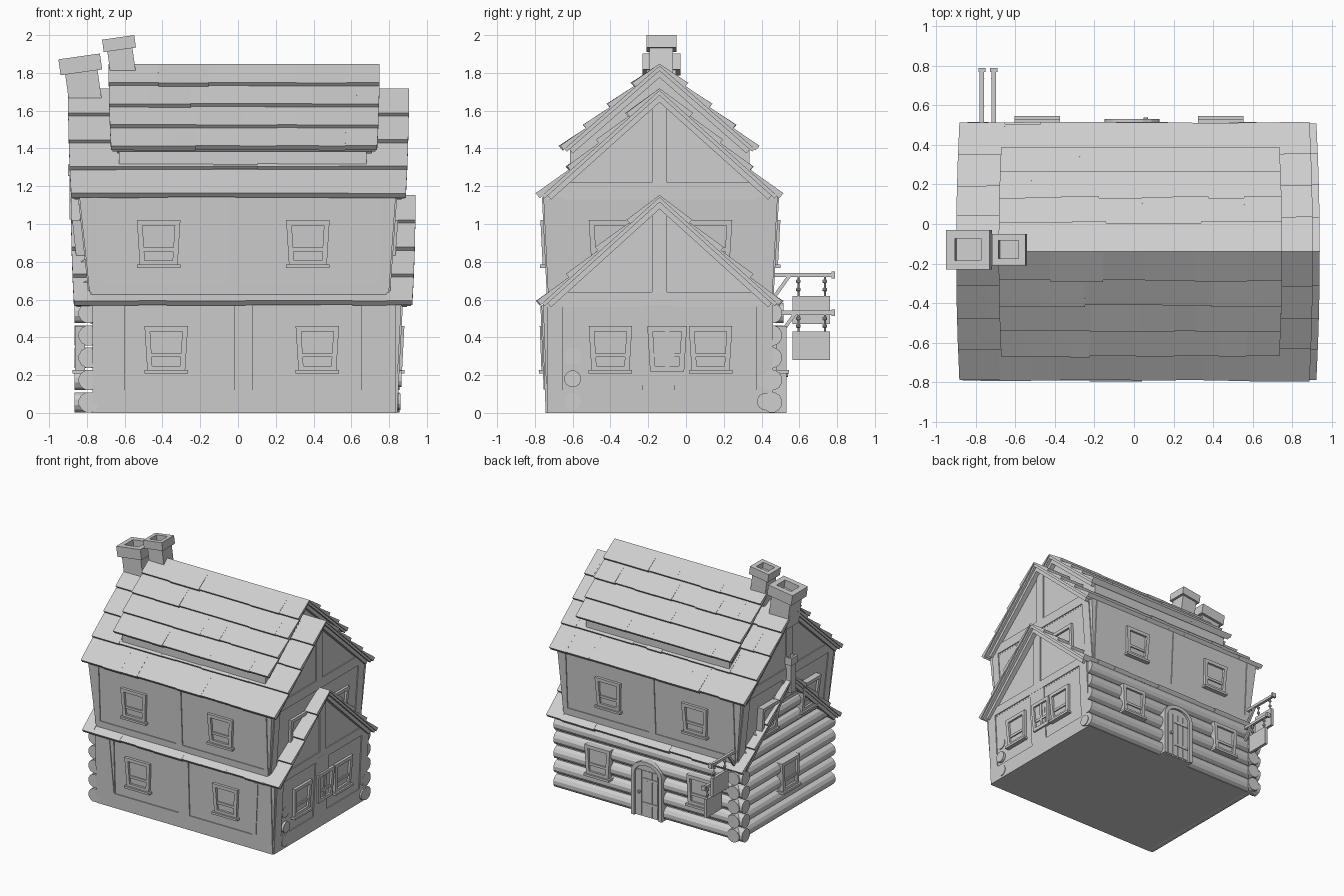
import bpy, bmesh, math, random
from mathutils import Vector, Matrix

if "Cube" in bpy.data.objects:
    bpy.data.objects.remove(bpy.data.objects["Cube"])

random.seed(4)
CY = -0.14                      # y of all the ridges
grey = bpy.data.materials.new("plain grey")
grey.diffuse_color = (0.62, 0.62, 0.62, 1)
grey.use_nodes = True
grey.node_tree.nodes["Principled BSDF"].inputs["Base Color"].default_value = grey.diffuse_color


class Part:
    def __init__(self, name):
        self.name, self.bm = name, bmesh.new()

    def prism(self, a, b):      # solid between two matching loops
        a = [self.bm.verts.new(v) for v in a]
        b = [self.bm.verts.new(v) for v in b]
        self.bm.faces.new(a)
        self.bm.faces.new(b[::-1])
        for i in range(len(a)):
            j = (i + 1) % len(a)
            self.bm.faces.new((a[i], b[i], b[j], a[j]))

    def box(self, x0, x1, y0, y1, z0, z1, m=Matrix()):
        loop = lambda z: [m @ Vector(c) for c in ((x0, y0, z), (x1, y0, z), (x1, y1, z), (x0, y1, z))]
        self.prism(loop(z0), loop(z1))

    def rod(self, p, q, r, n=12):
        p, q = Vector(p), Vector(q)
        rot = (q - p).to_track_quat('Z', 'Y')
        ring = [rot @ Vector((r * math.cos(t), r * math.sin(t), 0))
                for t in (math.tau * (i + .5) / n for i in range(n))]
        self.prism([p + c for c in ring], [q + c for c in ring])

    def done(self):
        bmesh.ops.recalc_face_normals(self.bm, faces=self.bm.faces)
        me = bpy.data.meshes.new(self.name)
        self.bm.to_mesh(me)
        self.bm.free()
        me.materials.append(grey)
        bpy.context.collection.objects.link(bpy.data.objects.new(self.name, me))


# Leaning wall planes: mapping, height range, outward distance at both heights
FRONT, BACK = (lambda u, v, w: (u, -w, v)), (lambda u, v, w: (u, w, v))
RIGHT, LEFT = (lambda u, v, w: (w, u, v)), (lambda u, v, w: (-w, u, v))
front_lo = (FRONT, 0, .58, .735, .757)
front_up = (FRONT, .6, 1.15, .728, .755)
back_lo = (BACK, 0, .58, .51, .51)
back_up = (BACK, .6, 1.15, .455, .485)
right_lo = (RIGHT, 0, .58, .835, .865)
right_up = (RIGHT, .6, 1.15, .795, .835)
left_lo = (LEFT, 0, .58, .84, .84)
left_up = (LEFT, .6, 1.15, .78, .84)


def on_wall(wall, u, v, d):
    f, v0, v1, w0, w1 = wall
    k = min(max((v - v0) / (v1 - v0), 0), 1)
    return f(u, v, w0 + (w1 - w0) * k + d)


def plate(p, wall, pts, d, back=.03):
    p.prism([on_wall(wall, u, v, d) for u, v in pts], [on_wall(wall, u, v, -back) for u, v in pts])


def bar(p, wall, u0, u1, v0, v1, d):
    plate(p, wall, [(u0, v0), (u1, v0), (u1, v1), (u0, v1)], d)


def window(p, wall, c, z0, half=.115, sill=True, out=0):
    z1, fw = z0 + .24, .028
    e = lambda v, inset=0: half - .015 + .015 * (v - z0) / .24 - inset
    for s in (-1, 1):           # jambs widen towards the top
        plate(p, wall, [(c + s * e(z0), z0), (c + s * e(z1), z1),
                        (c + s * e(z1, fw), z1), (c + s * e(z0, fw), z0)], .022 + out)
    for v, h, d in ((z0, fw, .022), (z1 - fw, fw, .022), (z0 + .075, .02, .015)):
        bar(p, wall, c - e(v, .01), c + e(v, .01), v, v + h, d + out)
    bar(p, wall, c - e(z0, .02), c + e(z0, .02), z0 + .01, z1 - .01, .005 + out)
    if sill:
        bar(p, wall, c - half, c + half, z0 - .012, z0 + .006, .036 + out)
    else:
        bar(p, wall, c - .012, c + .012, z0, z1, .015)


# Roof slabs: t runs from ridge (0) to eave (1)
def slab(p, s, x0, x1, roof, t0, t1, top0, top1, low):
    ridge, run, rise = roof
    L = math.hypot(run, rise)

    def pt(x, t, o):
        y, z = s * run * t, ridge - rise * t
        if t <= 0:
            return (x, CY, z + o * L / run)
        x *= 1 - .018 * t * t
        return (x, CY + y + s * o * rise / L, z + o * run / L)
    ring = lambda x: [pt(x, t0, low), pt(x, t0, top0), pt(x, t1, top1), pt(x, t1, low)]
    p.prism(ring(x0), ring(x1))


def shingles(name, roof, x0, x1, rows, start=0.0, verges=()):
    p = Part(name)
    for s in (-1, 1):
        slab(p, s, x0 + .008, x1 - .008, roof, start, .985, .008, .008, -.018)
        for r in range(rows):
            a, b = start + (1 - start) * r / rows, start + (1 - start) * (r + 1) / rows
            x = x0
            while x < x1 - .001:
                nx = x + random.uniform(.1, .27)
                if nx > x1 - .08:
                    nx = x1
                j = random.uniform(-.006, .006)
                slab(p, s, x, nx, roof, a, b + j, .01, .032 + j / 2, 0)
                x = nx
        for v0, v1 in verges:   # boards under the gable edges
            slab(p, s, v0, v1, roof, 0, .96, 0, 0, -.045)
    p.done()


UPPER, LOWER, RAISED = (1.705, .63, .565), (1.14, .63, .57), (1.835, .51, .445)
shingles("main_roof", UPPER, -.9, .905, 4, verges=((-.88, -.83), (.82, .88)))
shingles("raised_roof", RAISED, -.685, .75, 4, verges=((-.65, -.61), (.68, .72)))
shingles("right_lower_roof", LOWER, .8, .94, 4, verges=((.85, .91),))
shingles("left_lower_roof", LOWER, -.885, -.79, 4, verges=((-.87, -.82),))
shingles("skirt_roof", LOWER, -.79, .8, 1, start=.86)

# Storeys and gables
p = Part("lower_walls")
p.prism([(-.77, -.735, 0), (.835, -.735, 0), (.835, .46, 0), (-.77, .46, 0)],
        [(-.77, -.757, .58), (.865, -.757, .58), (.865, .46, .58), (-.77, .46, .58)])
p.done()
p = Part("upper_walls")
p.prism([(-.78, -.728, .58), (.795, -.728, .58), (.795, .455, .58), (-.78, .455, .58)],
        [(-.84, -.755, 1.145), (.835, -.755, 1.145), (.835, .485, 1.145), (-.84, .485, 1.145)])
p.done()
for name, x0, x1, r, z0, z1, apex in (("upper_gable", -.84, .835, .605, 1.13, 1.16, 1.7),
                                      ("right_lower_gable", .7, .865, .6, .56, .595, 1.13),
                                      ("left_lower_gable", -.8, -.7, .6, .56, .595, 1.13),
                                      ("raised_roof_walls", -.63, .68, .475, 1.25, 1.415, 1.82)):
    p = Part(name)
    prof = [(-r, z0), (r, z0), (r, z1), (0, apex), (-r, z1)]
    p.prism([(x0, CY + y, z) for y, z in prof], [(x1, CY + y, z) for y, z in prof])
    p.done()

# Thin timber framing on the plaster walls
p = Part("timber_frame")
for u0, u1 in ((-.775, -.74), (-.05, .01), (.755, .79)):
    bar(p, front_up, u0, u1, .6, 1.14, .008)
    bar(p, back_up, u0, u1, .6, 1.14, .008)
for wall in (front_up, back_up):
    bar(p, wall, -.775, .79, .6, .68, .008)
bar(p, front_lo, -.77, .835, 0, .12, .008)
for u0, u1 in ((-.77, -.6), (-.02, .08), (.65, .835)):
    bar(p, front_lo, u0, u1, .12, .57, .008)
for s, c in ((1, -.655), (-1, .71)):
    plate(p, front_lo, [(c + s * .02, .125), (c + s * .05, .125), (c + s * .02, .565), (c - s * .01, .565)], .014)
for wall in (right_up, left_up):
    for u0, u1 in ((-.72, -.65), (.37, .45)):
        bar(p, wall, u0, u1, .6, 1.14, .008)
    bar(p, wall, -.7, .42, 1.14, 1.22, .008)
    bar(p, wall, -.18, -.1, 1.22, 1.66, .008)
for u0, u1, v0, v1 in ((-.735, .46, 0, .12), (-.735, -.65, .12, .57), (.37, .46, .12, .57),
                       (-.23, -.06, .12, .6), (-.72, .44, .57, .64), (-.18, -.1, .64, 1.08)):
    bar(p, right_lo, u0, u1, v0, v1, .008)
p.done()

# Log walls on the back and the left
p = Part("logs")
for i in range(5):
    z = .056 + .118 * i
    p.rod((-.865, .455, z), (.855, .455, z), .055)
    p.rod((-.79, -.745, z), (-.79, .515, z), .055)
    p.rod((-.79, CY - .52 + .11 * i, z + .59), (-.79, CY + .52 - .11 * i, z + .59), .055)
for y, z, x in ((-.6, .06, .85), (-.6, .18, .865), (-.6, .3, .855), (.42, .06, .86), (.42, .18, .853)):
    p.rod((.7, y, z), (x, y, z), .045)
p.done()

# Windows
p = Part("windows")
for wall, cs, z in ((front_lo, (-.38, .42), .22), (front_up, (-.42, .37), .78),
                    (back_lo, (-.49, .44), .22), (back_up, (-.42, .37), .78),
                    (right_lo, (-.4, .13), .22), (right_up, (-.4, .13), .78),
                    (left_lo, (-.14,), .22), (left_up, (-.4, .13), .78)):
    for c in cs:
        window(p, wall, c, z, out=.03 if wall is left_up else 0)
window(p, right_lo, -.1, .22, half=.105, sill=False)
p.done()


# Arched back door
def arch(a, h, rise, n=8):
    return [(-.01 + a, 0)] + [(-.01 + a * math.cos(math.pi * i / n), h + rise * math.sin(math.pi * i / n))
                              for i in range(n + 1)] + [(-.01 - a, 0)]


p = Part("door_frame")
outer, inner = arch(.14, .36, .1), arch(.11, .35, .08)
for i in range(len(outer) - 1):
    plate(p, back_lo, [outer[i], outer[i + 1], inner[i + 1], inner[i]], .022, .06)
p.done()
p = Part("door")
plate(p, back_lo, inner, .004, .06)
for u in (-.085, -.035, .015, .065):
    bar(p, back_lo, u - .021, u + .021, .01, .38, .01)
for v in (.1, .3):
    bar(p, back_lo, -.11, .03, v, v + .022, .015)
p.rod((.06, .5, .2), (.06, .54, .2), .012, 8)
p.done()

# Chimneys, leaning to the left
for name, cx, cz, w, d, h, deep in (("large_chimney", -.835, 1.845, .222, .2, .085, .27),
                                    ("small_chimney", -.63, 1.955, .172, .16, .066, .26),
                                    ("side_flue", -.86, 1.285, .08, .08, .06, .26)):
    p = Part(name)
    tilt = -8 if w > .1 else 0
    m = Matrix.Translation((cx, CY + .01, cz)) @ Matrix.Rotation(math.radians(tilt), 4, 'Y')
    a, b, k, t = w / 2, d / 2, h / 2, w * .2
    for s in (-1, 1):
        p.box(*sorted((s * a, s * (a - t))), -b, b, -k, k, m)
        p.box(-a + t, a - t, *sorted((s * b, s * (b - t))), -k, k, m)
    p.box(-a * .78, a * .78, -b * .78, b * .78, -deep, -k * .5, m)
    p.done()

# Two hanging sign boards on brackets
for name, x, z, y0, zt, zb in (("upper_sign", -.77, .73, .45, .62, .47), ("lower_sign", -.71, .53, .48, .43, .28)):
    p = Part(name + "_bracket")
    p.box(x - .011, x + .011, y0, .78, z - .011, z + .011)
    p.box(x - .018, x + .018, .77, .79, z - .018, z + .018)
    p.rod((x, y0, z - .14), (x, y0 + .1, z), .013, 4)
    p.done()
    p = Part(name + "_chains")
    for y in (.595, .735):
        p.rod((x, y, z), (x, y, zt - .005), .005, 6)
        for k in (.3, .7):
            bmesh.ops.create_icosphere(p.bm, subdivisions=1, radius=.014,
                                       matrix=Matrix.Translation((x, y, z + (zt - z) * k)))
    p.done()
    p = Part(name + "_board")
    p.box(x - .012, x + .012, .565, .762, zb, zt)
    p.done()
